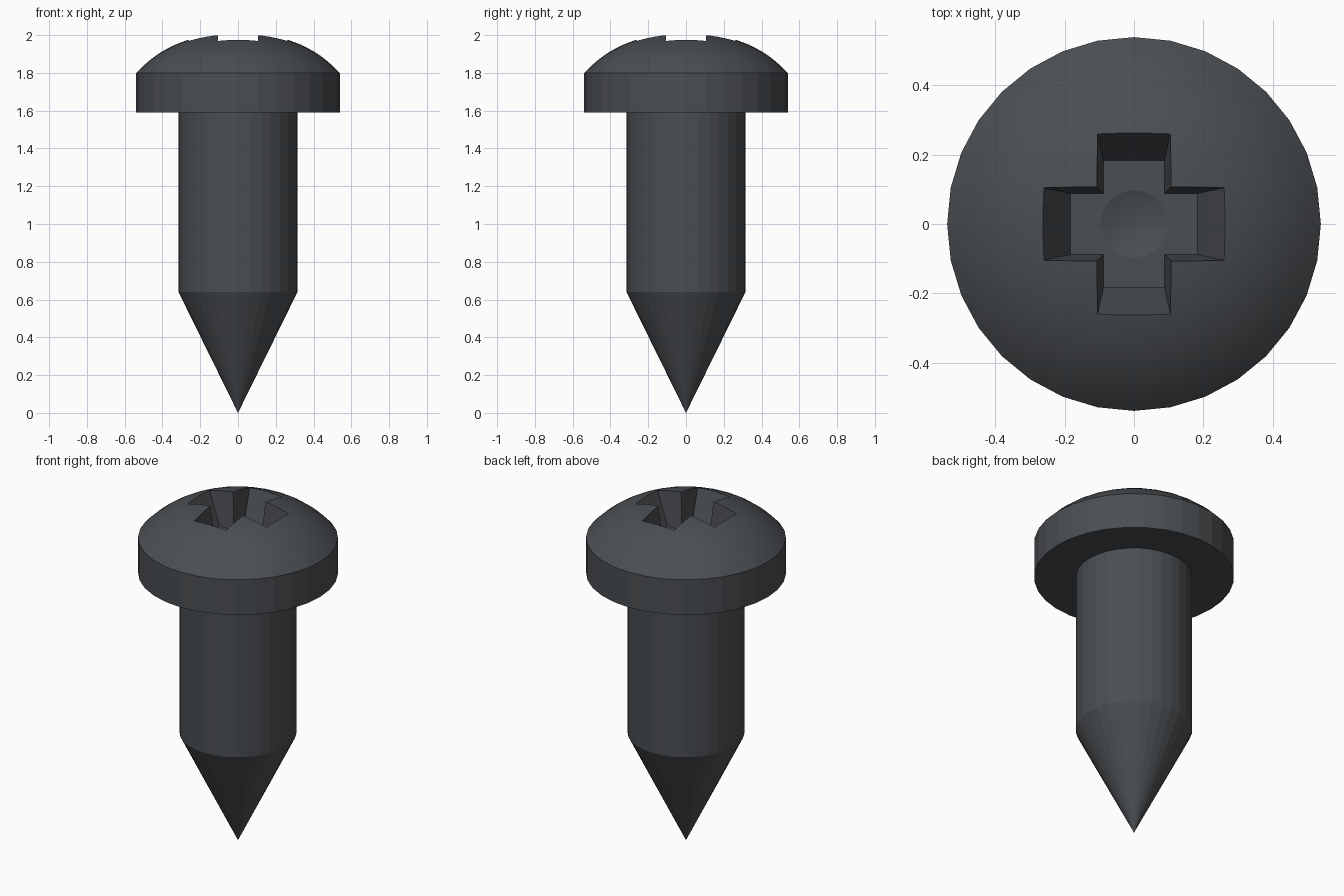
import bpy, bmesh, math

if "Cube" in bpy.data.objects:
    bpy.data.objects.remove(bpy.data.objects["Cube"])

SIDES = 32

# Dark blue-grey metal
metal = bpy.data.materials.new("dark_metal")
metal.diffuse_color = (0.070, 0.077, 0.085, 1)
metal.use_nodes = True
metal.node_tree.nodes["Principled BSDF"].inputs["Base Color"].default_value = metal.diffuse_color


def make_object(name, bm):
    bmesh.ops.recalc_face_normals(bm, faces=bm.faces[:])
    mesh = bpy.data.meshes.new(name)
    bm.to_mesh(mesh)
    bm.free()
    mesh.materials.append(metal)
    obj = bpy.data.objects.new(name, mesh)
    bpy.context.collection.objects.link(obj)
    return obj


def loft(name, rings):
    """Join closed rings of points; a one-point ring becomes a pole."""
    bm = bmesh.new()
    loops = [[bm.verts.new(p) for p in ring] for ring in rings]
    for a, b in zip(loops, loops[1:]):
        n = max(len(a), len(b))
        for i in range(n):
            j = (i + 1) % n
            if len(a) == 1:
                bm.faces.new((a[0], b[i], b[j]))
            elif len(b) == 1:
                bm.faces.new((a[i], a[j], b[0]))
            else:
                bm.faces.new((a[i], a[j], b[j], b[i]))
    for end in (loops[0], loops[-1]):
        if len(end) > 1:
            bm.faces.new(end)
    return make_object(name, bm)


def lathe(name, profile):
    def ring(r, z):
        if r == 0:
            return [(0, 0, z)]
        return [(r * math.cos(i * math.tau / SIDES), r * math.sin(i * math.tau / SIDES), z)
                for i in range(SIDES)]
    return loft(name, [ring(r, z) for r, z in profile])


def cross(length, width, z):
    pts = []
    for k in range(4):
        c, s = round(math.cos(k * math.pi / 2)), round(math.sin(k * math.pi / 2))
        for x, y in ((length, -width), (length, width), (width, width)):
            pts.append((c * x - s * y, s * x + c * y, z))
    return pts


def cut(target, cutter):
    mod = target.modifiers.new("cut", 'BOOLEAN')
    mod.operation, mod.solver, mod.object = 'DIFFERENCE', 'EXACT', cutter
    cutter.hide_render = True
    bpy.context.view_layer.objects.active = target
    bpy.ops.object.modifier_apply(modifier=mod.name)
    bpy.data.objects.remove(cutter)


# Pointed shank
lathe("shank", [(0, 0), (0.315, 0.64), (0.315, 1.59)])

# Head: straight rim with a dome that is a little flatter in the middle
rim_r, apex, rings = 0.539, 2.0105, 16
dome = []
for t in range(rings, 0, -1):
    r = rim_r * t / rings
    dome.append((r, apex - 0.45 * r ** 2 - 0.95 * r ** 4))
head = lathe("head", [(rim_r, 1.59)] + dome + [(0, apex)])

# Tapered cross recess with a shallow conical pit in its floor
floor_z, lip_z, top_z = 1.785, 1.974, 2.1
k = (top_z - floor_z) / (lip_z - floor_z)
cut(head, loft("recess_cutter", [cross(0.183, 0.088, floor_z),
                                 cross(0.183 + 0.079 * k, 0.088 + 0.017 * k, top_z)]))
cut(head, lathe("pit_cutter", [(0, floor_z - 0.035), (0.097, floor_z), (0.097, floor_z + 0.02)]))

# Soft shading on the rounded surfaces, crisp real edges
for obj in bpy.context.collection.objects:
    obj.select_set(True)
bpy.context.view_layer.objects.active = head
bpy.ops.object.shade_smooth_by_angle(angle=math.radians(8))
